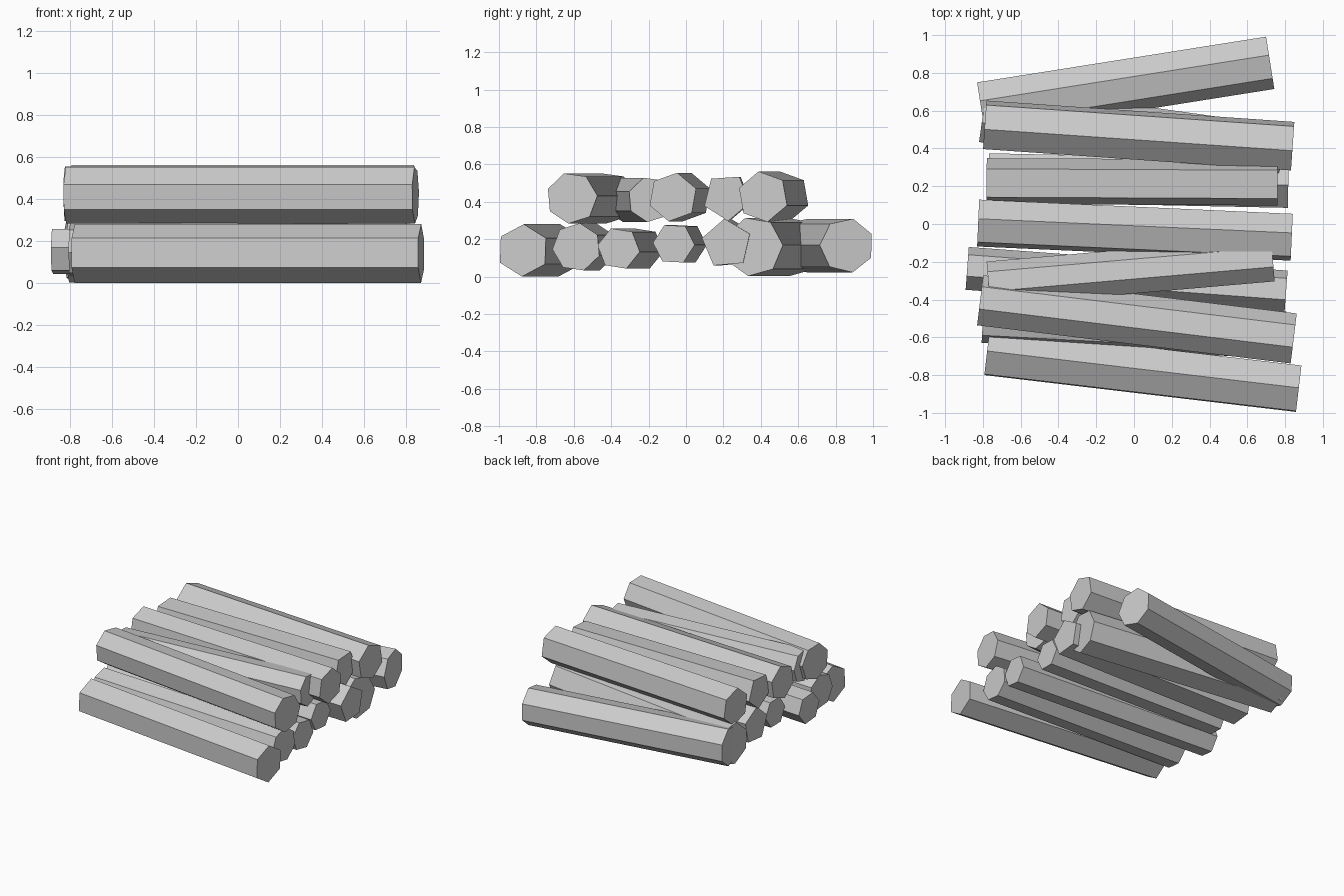
import bpy, bmesh
from math import sin, cos, radians, tau
from mathutils import Vector

if "Cube" in bpy.data.objects:
    bpy.data.objects.remove(bpy.data.objects["Cube"])


def log(name, left, right, z, radius, sides, phase):
    """Horizontal faceted log between two end centres (x, y) at height z."""
    a, b = Vector((*left, z)), Vector((*right, z))
    d = (b - a).normalized()
    side, up = Vector((-d.y, d.x, 0)), Vector((0, 0, 1))
    bm = bmesh.new()
    rings = []
    for c in (a, b):
        ring = []
        for i in range(sides):
            t = radians(phase) + tau * i / sides
            ring.append(bm.verts.new(c + radius * (cos(t) * side + sin(t) * up)))
        rings.append(ring)
    for ring in rings:
        bm.faces.new(ring)
    for i in range(sides):
        j = (i + 1) % sides
        bm.faces.new((rings[0][i], rings[0][j], rings[1][j], rings[1][i]))
    bmesh.ops.recalc_face_normals(bm, faces=bm.faces)
    mesh = bpy.data.meshes.new(name)
    bm.to_mesh(mesh)
    bm.free()
    bpy.context.collection.objects.link(bpy.data.objects.new(name, mesh))


# Bottom layer: left end, right end, height, radius, sides, phase
bottom = [
    ((-0.778, -0.677), (0.872, -0.872), 0.140, 0.140, 6, 28),
    ((-0.800, -0.500), (0.800, -0.585), 0.157, 0.130, 7, 82),
    ((-0.883, -0.235), (0.805, -0.360), 0.150, 0.115, 6, 51),
    ((-0.760, 0.000), (0.750, -0.065), 0.175, 0.112, 6, 57),
    ((-0.770, 0.250), (0.817, 0.217), 0.175, 0.135, 5, 95),
    ((-0.800, 0.580), (0.780, 0.360), 0.160, 0.160, 7, 260),
    ((-0.810, 0.618), (0.720, 0.860), 0.166, 0.147, 7, 25),
]
# Top layer
top = [
    ((-0.815, -0.408), (0.845, -0.610), 0.420, 0.138, 7, 5),
    ((-0.770, -0.320), (0.735, -0.190), 0.412, 0.122, 7, 5),
    ((-0.825, 0.005), (0.835, -0.070), 0.425, 0.132, 6, 20),
    ((-0.780, 0.224), (0.760, 0.217), 0.425, 0.128, 5, 58),
    ((-0.790, 0.525), (0.840, 0.412), 0.427, 0.137, 6, 40),
]
for layer, logs in (("bottom", bottom), ("top", top)):
    for n, spec in enumerate(logs, 1):
        log(f"{layer}_log_{n}", *spec)
